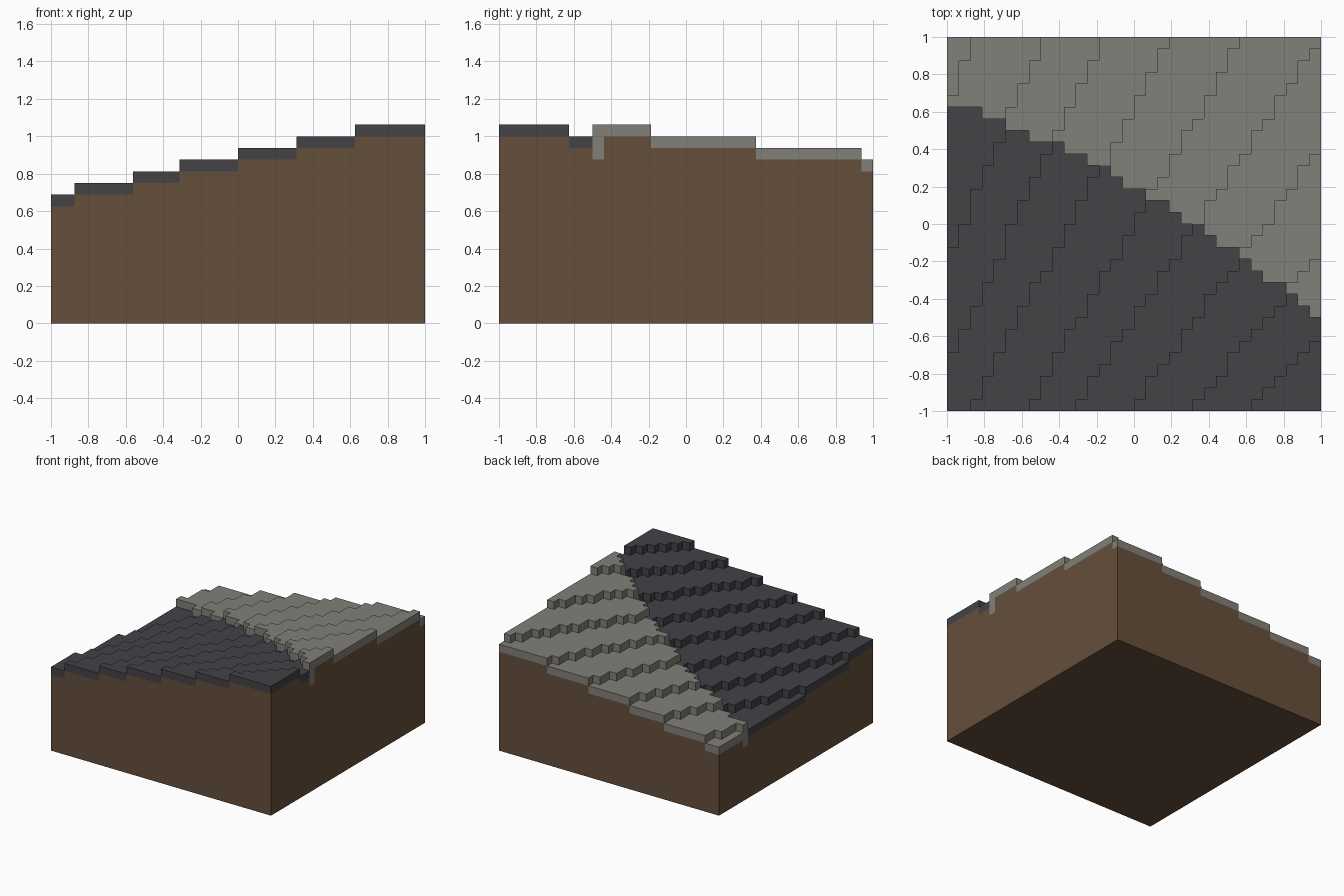
import bpy, bmesh

cube = bpy.data.objects.get("Cube")
if cube:
    bpy.data.objects.remove(cube, do_unlink=True)

N = 32           # cells along each side
S = 2.0 / N      # cell size


def material(name, rgb):
    m = bpy.data.materials.new(name)
    m.use_nodes = True
    m.diffuse_color = (*rgb, 1)
    bsdf = next(n for n in m.node_tree.nodes if n.type == 'BSDF_PRINCIPLED')
    bsdf.inputs["Base Color"].default_value = (*rgb, 1)
    bsdf.inputs["Roughness"].default_value = 0.9
    return m


EARTH = material("earth brown", (0.130, 0.078, 0.044))
DARK = material("dark grey", (0.056, 0.054, 0.062))
STONE = material("stone grey", (0.220, 0.215, 0.190))

# Terrace edges: each line (x0, y0, x1, y1), in cells, raises all ground on its right by one cell
TERRACES = [
    (0.5, 27, 2, 31.5), (0.5, 14, 8, 31.5), (0.5, 5, 13, 31.5),
    (2, 0.5, 19, 31.5), (7, 0.5, 25, 31.5), (11, 0.5, 31.5, 31),
    (16, 0.5, 31.5, 22), (21, 0.5, 31.5, 13), (26, 0.5, 31.5, 6),
]
LOWEST = 8

# Border between the two surfaces: runs of columns, stepping back one row per run
RUNS = [3, 2, 2, 3, 2, 2, 1, 2, 2, 1, 2, 1, 2, 1, 1, 2, 1, 1, 1]
border = [26 - step for step, run in enumerate(RUNS) for _ in range(run)]


def ground(i, j):
    h = LOWEST
    for x0, y0, x1, y1 in TERRACES:
        edge = x0 + (j + 0.5 - y0) * (x1 - x0) / (y1 - y0)
        h += i + 0.5 >= edge
    return h


def is_stone(i, j):
    return 0 <= i < N and 0 <= j < N and j >= border[i]


def at_border(i, j):
    return any(0 <= a < N and 0 <= b < N and not is_stone(a, b)
               for a, b in ((i - 1, j), (i, j - 1)))


# Sort the cells into earth, dark crust and raised stone crust
earth, dark, stone = set(), set(), set()
for i in range(N):
    for j in range(N):
        top, depth, crust = ground(i, j), 1, dark
        if is_stone(i, j):
            top += 1
            crust = stone
            depth = 3 if at_border(i, j) else 1
        for k in range(top):
            (crust if k >= top - depth else earth).add((i, j, k))

# Outward faces of a unit cell: neighbour direction and its corners
SIDES = {
    (1, 0, 0): ((1, 0, 0), (1, 1, 0), (1, 1, 1), (1, 0, 1)),
    (-1, 0, 0): ((0, 0, 0), (0, 0, 1), (0, 1, 1), (0, 1, 0)),
    (0, 1, 0): ((0, 1, 0), (0, 1, 1), (1, 1, 1), (1, 1, 0)),
    (0, -1, 0): ((0, 0, 0), (1, 0, 0), (1, 0, 1), (0, 0, 1)),
    (0, 0, 1): ((0, 0, 1), (1, 0, 1), (1, 1, 1), (0, 1, 1)),
    (0, 0, -1): ((0, 0, 0), (0, 1, 0), (1, 1, 0), (1, 0, 0)),
}


def build(name, cells, mat):
    """Skin a set of cells and merge the coplanar faces."""
    bm = bmesh.new()
    verts = {}

    def vert(p):
        if p not in verts:
            verts[p] = bm.verts.new((p[0] * S - 1, p[1] * S - 1, p[2] * S))
        return verts[p]

    for i, j, k in sorted(cells):
        for (a, b, c), corners in SIDES.items():
            if (i + a, j + b, k + c) not in cells:
                bm.faces.new([vert((i + u, j + v, k + w)) for u, v, w in corners])
    bmesh.ops.dissolve_limit(bm, angle_limit=0.01, verts=bm.verts[:], edges=bm.edges[:])
    mesh = bpy.data.meshes.new(name)
    bm.to_mesh(mesh)
    bm.free()
    mesh.materials.append(mat)
    obj = bpy.data.objects.new(name, mesh)
    bpy.context.collection.objects.link(obj)
    return obj


build("earth_block", earth, EARTH)
build("dark_crust", dark, DARK)
build("stone_crust", stone, STONE)
